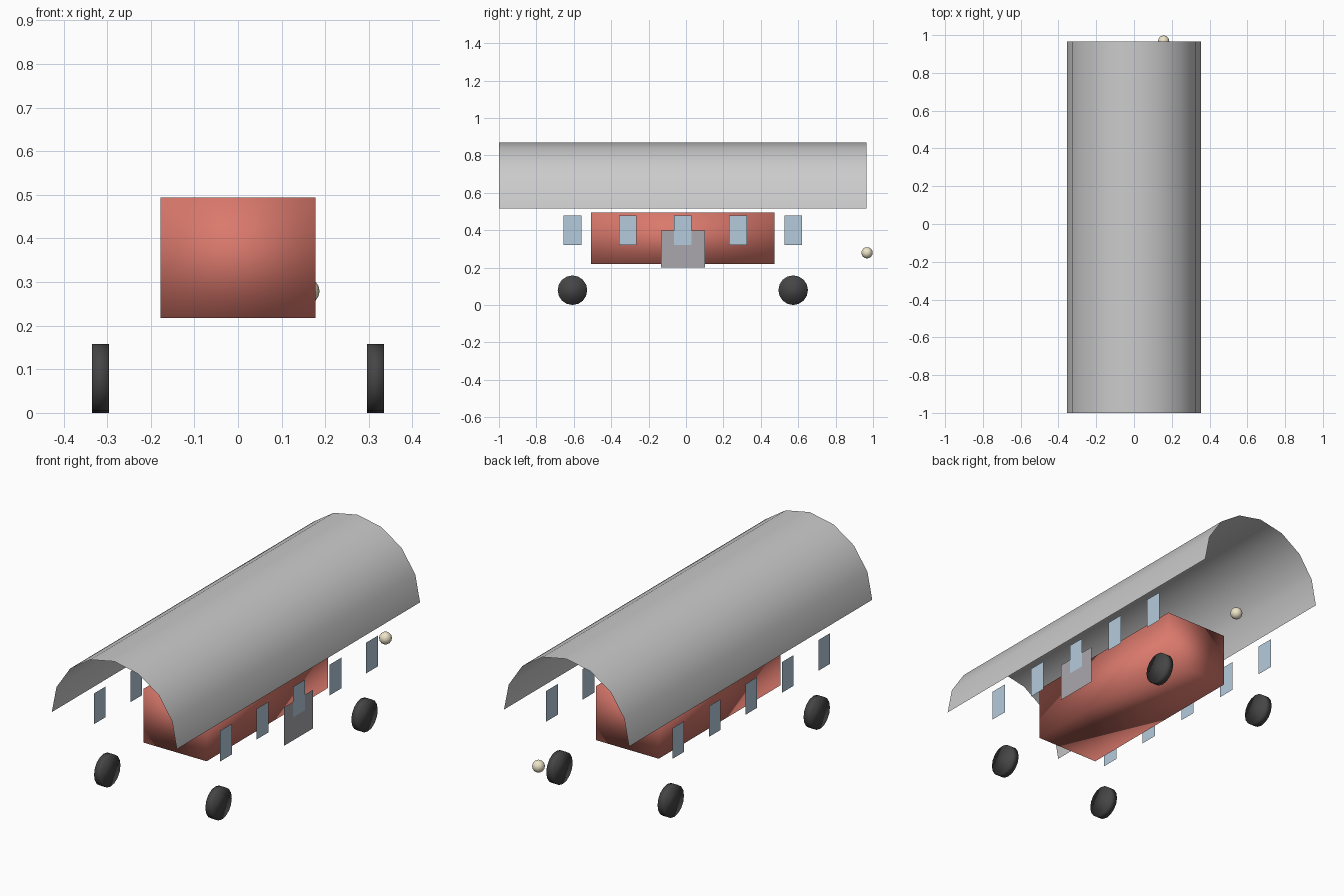
import bpy, bmesh, math
from mathutils import Matrix

if "Cube" in bpy.data.objects:
    bpy.data.objects.remove(bpy.data.objects["Cube"])

YC = -0.017   # middle of the carriage along y


def material(name, rgb):
    m = bpy.data.materials.new(name)
    m.diffuse_color = (*rgb, 1)
    m.use_nodes = True
    m.node_tree.nodes["Principled BSDF"].inputs["Base Color"].default_value = m.diffuse_color
    return m


RED = material("red_paint", (0.70, 0.19, 0.15))
RUBBER = material("dark_rubber", (0.06, 0.06, 0.06))
GLASS = material("pale_glass", (0.46, 0.60, 0.72))
DOOR = material("door_grey", (0.40, 0.39, 0.42))
LAMP = material("lamp_cream", (0.85, 0.78, 0.58))


def finish(bm, name, loc, mat=None, smooth=True):
    me = bpy.data.meshes.new(name)
    for f in bm.faces:
        f.smooth = smooth
    bm.to_mesh(me)
    bm.free()
    ob = bpy.data.objects.new(name, me)
    ob.location = loc
    bpy.context.collection.objects.link(ob)
    if mat:
        me.materials.append(mat)
    return ob


def side_panel(name, loc, width, height, mat):
    """Single flat panel facing outwards along x."""
    bm = bmesh.new()
    s = 1 if loc[0] > 0 else -1
    w, h = s * width / 2, height / 2
    bm.faces.new([bm.verts.new((0, y, z)) for y, z in
                  ((-w, -h), (w, -h), (w, h), (-w, h))])
    return finish(bm, name, loc, mat, smooth=False)


# Body: smooth-shaded box
bm = bmesh.new()
bmesh.ops.create_cube(bm, size=1)
bmesh.ops.scale(bm, vec=(0.356, 0.982, 0.276), verts=bm.verts)
finish(bm, "body", (0, YC, 0.356), RED)

# Roof: open half-barrel sheet
R, HALF, SEG = 0.354, 0.983, 8
bm = bmesh.new()
rows = []
for i in range(SEG + 1):
    a = math.pi * i / SEG
    rows.append([bm.verts.new((R * math.cos(a), y, R * math.sin(a)))
                 for y in (-HALF, HALF)])
for (a, b), (c, d) in zip(rows, rows[1:]):
    bm.faces.new((a, b, d, c))
finish(bm, "roof", (0, YC, 0.515))

# Wheels and windows on both sides
for side, s in (("left", -1), ("right", 1)):
    for end, y in (("front", -0.59), ("rear", 0.59)):
        bm = bmesh.new()
        bmesh.ops.create_cone(bm, cap_ends=True, segments=16, radius1=0.079,
                              radius2=0.079, depth=0.039,
                              matrix=Matrix.Rotation(math.pi / 2, 4, 'Y'))
        finish(bm, f"wheel_{end}_{side}", (s * 0.315, YC + y, 0.079), RUBBER)
    for i in range(5):
        side_panel(f"window_{side}_{i + 1}",
                   (s * 0.357, YC + (i - 2) * 0.295, 0.399), 0.094, 0.157, GLASS)

# Door on the right side only
side_panel("door", (0.355, YC, 0.300), 0.235, 0.197, DOOR)

# Lamp at the rear
bm = bmesh.new()
bmesh.ops.create_uvsphere(bm, u_segments=16, v_segments=8, radius=0.030)
finish(bm, "lamp", (0.157, 0.968, 0.279), LAMP)
